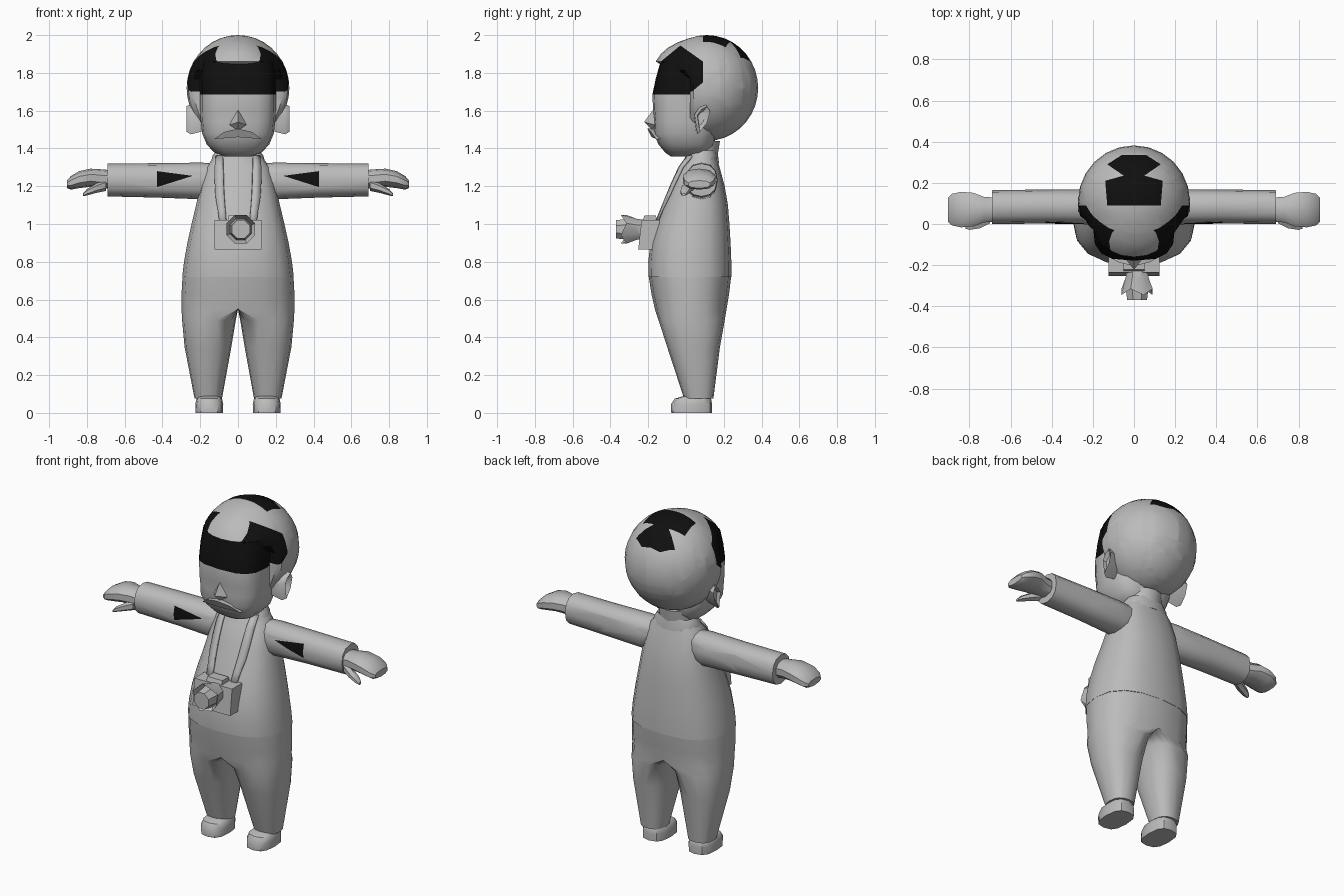
import bpy, bmesh, math
from mathutils import Vector
from mathutils.bvhtree import BVHTree

if "Cube" in bpy.data.objects:
    bpy.data.objects.remove(bpy.data.objects["Cube"])


def material(name, v):
    m = bpy.data.materials.new(name)
    m.diffuse_color = (v, v, v, 1)
    m.use_nodes = True
    m.node_tree.nodes["Principled BSDF"].inputs["Base Color"].default_value = m.diffuse_color
    return m


GREY, BLACK = material("grey", 0.5), material("black", 0.005)


def finish(name, bm, mirror=False):
    bmesh.ops.recalc_face_normals(bm, faces=bm.faces[:])
    me = bpy.data.meshes.new(name)
    bm.to_mesh(me)
    bm.free()
    me.materials.append(GREY)
    me.materials.append(BLACK)
    o = bpy.data.objects.new(name, me)
    bpy.context.collection.objects.link(o)
    if mirror:
        m = o.modifiers.new("mirror", 'MIRROR')
        m.merge_threshold = 0.001
    return o


def unit(n, p=2.0, start=-90):
    """Points of a rounded-square outline in -1..1."""
    out = []
    for i in range(n):
        a = math.radians(start + 360 * i / n)
        c, s = math.cos(a), math.sin(a)
        out.append((math.copysign(abs(c) ** (2 / p), c) if abs(c) > 1e-6 else 0,
                    math.copysign(abs(s) ** (2 / p), s) if abs(s) > 1e-6 else 0))
    return out


def loft(name, rings, mirror=False, caps=True):
    bm = bmesh.new()
    vs = [[bm.verts.new(p) for p in r] for r in rings]
    n = len(vs[0])
    for a, b in zip(vs, vs[1:]):
        for i in range(n):
            j = (i + 1) % n
            bm.faces.new((a[i], a[j], b[j], b[i]))
    if caps:
        bm.faces.new(vs[0][::-1])
        bm.faces.new(vs[-1])
    return finish(name, bm, mirror)


def stack(rows, n, p=2.0, cx=0):
    """Horizontal rings from (z, half width, front y, back y)."""
    return [[(cx + w * c, (f + b) / 2 + (b - f) / 2 * s, z) for c, s in unit(n, p)]
            for z, w, f, b in rows]


def tube_x(rows, n, p=2.0):
    """Rings along x from (x, y, z, y radius, z radius)."""
    return [[(x, y + ry * c, z + rz * s) for c, s in unit(n, p)] for x, y, z, ry, rz in rows]


def inside(poly, x, y):
    hit = False
    for (ax, ay), (bx, by) in zip(poly, poly[1:] + poly[:1]):
        if (ay > y) != (by > y) and x < ax + (y - ay) * (bx - ax) / (by - ay):
            hit = not hit
    return hit


def paint(o, poly, u, v, test):
    """Cut an outline, projected on axes u and v, into the mesh and colour it."""
    bm = bmesh.new()
    bm.from_mesh(o.data)
    for a, b in zip(poly, poly[1:] + poly[:1]):
        co, no = Vector(), Vector()
        co[u], co[v] = a
        no[u], no[v] = b[1] - a[1], a[0] - b[0]
        bmesh.ops.bisect_plane(bm, geom=bm.verts[:] + bm.edges[:] + bm.faces[:],
                               dist=1e-5, plane_co=co, plane_no=no.normalized())
    for f in bm.faces:
        c = f.calc_center_median()
        if test(c) and inside(poly, c[u], c[v]):
            f.material_index = 1
    bm.to_mesh(o.data)
    bm.free()


# Torso
torso = loft("jacket", stack([
    (0.72, 0.295, -0.198, 0.24), (0.80, 0.286, -0.2, 0.24), (0.90, 0.268, -0.188, 0.236),
    (1.00, 0.246, -0.16, 0.23), (1.10, 0.222, -0.12, 0.222), (1.20, 0.2, -0.08, 0.205),
    (1.30, 0.17, -0.033, 0.178), (1.345, 0.135, 0.0, 0.165), (1.365, 0.125, 0.005, 0.16)], 16, 2.5))

# Trousers: one half with a leg, mirrored
bm = bmesh.new()
rows = [(0.075, 0.157, 0.085, 0.23, -0.01, 0.145), (0.35, 0.15, 0.035, 0.283, -0.1, 0.18),
        (0.49, 0.11, 0.012, 0.296, -0.145, 0.205), (0.55, 0, 0, 0.299, -0.165, 0.215),
        (0.63, 0, 0, 0.299, -0.183, 0.228), (0.72, 0, 0, 0.294, -0.197, 0.239)]
prev = None
for k, (z, xm, x0, x1, f, b) in enumerate(rows):
    ring = [bm.verts.new((xm + c * ((x1 - xm) if c > 0 else (xm - x0)),
                          (f + b) / 2 + s * (b - f) / 2, z))
            for c, s in unit(16, 2.4)[:16 if k < 4 else 9]]
    if k == 0:
        bm.faces.new(ring[::-1])
    else:
        for i in range(16 if k < 4 else 8):
            j = (i + 1) % 16
            bm.faces.new((prev[i], prev[j], ring[j], ring[i]))
    prev = ring
finish("trousers", bm, True)

# Shoes
loft("shoe", stack([(0, 0.073, -0.078, 0.137), (0.045, 0.074, -0.08, 0.138),
                    (0.075, 0.068, -0.06, 0.133), (0.09, 0.055, -0.01, 0.12)], 12, 2.8, 0.152), True)

# Sleeves with a dark patch on the front
sleeve = loft("sleeve", tube_x([(0.08, 0.085, 1.24, 0.06, 0.08), (0.2, 0.083, 1.228, 0.085, 0.097),
                                (0.43, 0.085, 1.231, 0.083, 0.091), (0.69, 0.082, 1.233, 0.082, 0.087)],
                               12, 2.3), True)
paint(sleeve, [(0.24, 1.255), (0.43, 1.28), (0.43, 1.195)], 0, 2, lambda c: c.y < 0.08)

# Hands and thumbs
loft("hand", tube_x([(0.67, 0.07, 1.235, 0.06, 0.05), (0.73, 0.07, 1.24, 0.065, 0.05),
                     (0.78, 0.07, 1.245, 0.085, 0.048), (0.84, 0.07, 1.235, 0.09, 0.045),
                     (0.885, 0.07, 1.218, 0.08, 0.036), (0.905, 0.07, 1.21, 0.06, 0.02)], 10, 2.4), True)
loft("thumb", tube_x([(0.70, 0.03, 1.205, 0.03, 0.03), (0.75, 0.005, 1.19, 0.03, 0.025),
                      (0.80, -0.008, 1.168, 0.024, 0.017), (0.82, -0.012, 1.155, 0.012, 0.008)], 6), True)

# Neck and collar
loft("neck", stack([(1.32, 0.1, 0.01, 0.16), (1.44, 0.1, 0.0, 0.18)], 12))
loft("collar", stack([(1.32, 0.145, -0.025, 0.175), (1.36, 0.135, 0.0, 0.17),
                      (1.388, 0.115, 0.015, 0.165), (1.37, 0.1, 0.03, 0.155)], 12, 2.3))

# Face with a dark forehead
face = loft("face", stack([
    (1.358, 0.07, -0.08, 0.08), (1.378, 0.125, -0.11, 0.12), (1.42, 0.165, -0.145, 0.15),
    (1.48, 0.19, -0.172, 0.16), (1.54, 0.197, -0.168, 0.16), (1.60, 0.2, -0.174, 0.16),
    (1.685, 0.2, -0.178, 0.16), (1.77, 0.2, -0.16, 0.16), (1.86, 0.193, -0.135, 0.16)], 16, 3.0))
for f in face.data.polygons:
    if f.center.z > 1.69:
        f.material_index = 1

# Nose and moustache
bm = bmesh.new()
nose = [bm.verts.new(p) for p in ((0, -0.17, 1.61), (-0.045, -0.165, 1.525), (0, -0.175, 1.495),
                                  (0.045, -0.165, 1.525), (0, -0.222, 1.54))]
for i in range(4):
    bm.faces.new((nose[i], nose[(i + 1) % 4], nose[4]))
bm.faces.new(nose[:4])
finish("nose", bm)
bm = bmesh.new()
front = [(0, -0.205, 1.505), (0.075, -0.186, 1.487), (0.125, -0.158, 1.45), (0, -0.182, 1.46)]
a = [bm.verts.new(p) for p in front]
b = [bm.verts.new((x, y + 0.05, z)) for x, y, z in front]
bm.faces.new(a)
for i in range(3):
    bm.faces.new((a[i], a[i + 1], b[i + 1], b[i]))
finish("moustache", bm, True)

# Ears
ear = [(0.045, 1.58), (0.07, 1.615), (0.105, 1.635), (0.125, 1.6), (0.105, 1.53), (0.06, 1.475)]
loft("ear", [[(x, 0.08 + (y - 0.08) * k + dy, 1.56 + (z - 1.56) * k) for y, z in ear]
             for x, k, dy in ((0.18, 0.8, -0.01), (0.25, 1, 0), (0.272, 0.85, 0.01), (0.25, 0.5, 0))], True)

# Hair: a round shell cut back around the face, with an overhanging fringe
bm = bmesh.new()
bmesh.ops.create_uvsphere(bm, u_segments=24, v_segments=18, radius=1)
for v in bm.verts:
    x, y, z = v.co.x * 0.272, 0.11 + v.co.y * 0.272, 1.72 + v.co.z * 0.28
    t = min(1, max(0, (z - 1.79) / 0.05))
    if y < 0.02:
        low = max(y, 0.02)
        high = y - 0.035 * min(1, (0.02 - y) / 0.1)
        y = low + (high - low) * t
    v.co = (x, y, z)
hair = finish("hair", bm)
paint(hair, [(-0.2, 1.76), (-0.17, 1.83), (-0.03, 1.945), (0.09, 1.86), (0.09, 1.75), (0.03, 1.70)],
      1, 2, lambda c: abs(c.x) > 0.1)
half = [(0.13, 0.09), (0.14, 0.21), (0.05, 0.235), (0.13, 0.29), (0.06, 0.335)]
paint(hair, half + [(-x, y) for x, y in half[::-1]], 0, 1, lambda c: c.z > 1.8)

# Neck straps draped on the jacket
bm = bmesh.new()
bm.from_mesh(torso.data)
tree = BVHTree.FromBMesh(bm)
bm.free()
bm = bmesh.new()
prev = None
for z, x0, x1 in ((1.36, 0.08, 0.115), (1.3, 0.078, 0.122), (1.22, 0.076, 0.122),
                  (1.14, 0.072, 0.118), (1.07, 0.066, 0.106), (1.0, 0.06, 0.098)):
    row = []
    for x in (x0, x1):
        hit = tree.ray_cast(Vector((x, -1, z)), Vector((0, 1, 0)))[0]
        row.append(bm.verts.new((x, (hit.y if hit else 0.05) - 0.008, z)))
    if prev:
        bm.faces.new((prev[0], prev[1], row[1], row[0]))
    prev = row
strap = finish("strap", bm, True)
strap.modifiers.new("thickness", 'SOLIDIFY').thickness = 0.012
strap.modifiers["thickness"].offset = 0

# Camera body, viewfinder and flared lens
def box(name, w, z0, z1, lower, upper):
    loft(name, [[(-w, f, z), (w, f, z), (w, b, z), (-w, b, z)]
                for z, (f, b) in ((z0, lower), (z1, upper))])


box("camera_body", 0.125, 0.865, 1.02, (-0.253, -0.155), (-0.235, -0.14))
box("viewfinder", 0.05, 1.01, 1.045, (-0.232, -0.15), (-0.22, -0.16))
lens = []
for y, r, spike in ((-0.22, 0.055, 0), (-0.26, 0.06, 0), (-0.315, 0.082, 0.03),
                    (-0.295, 0.062, 0), (-0.37, 0.052, 0)):
    lens.append([(0.015 + r * c, y - spike * (i % 2), 0.972 + r * s)
                 for i, (c, s) in enumerate(unit(8, 2, 22.5))])
loft("lens", lens)

# Smooth shading with sharp creases kept
bpy.ops.object.select_all(action='SELECT')
bpy.context.view_layer.objects.active = torso
bpy.ops.object.shade_smooth_by_angle(angle=math.radians(38))
